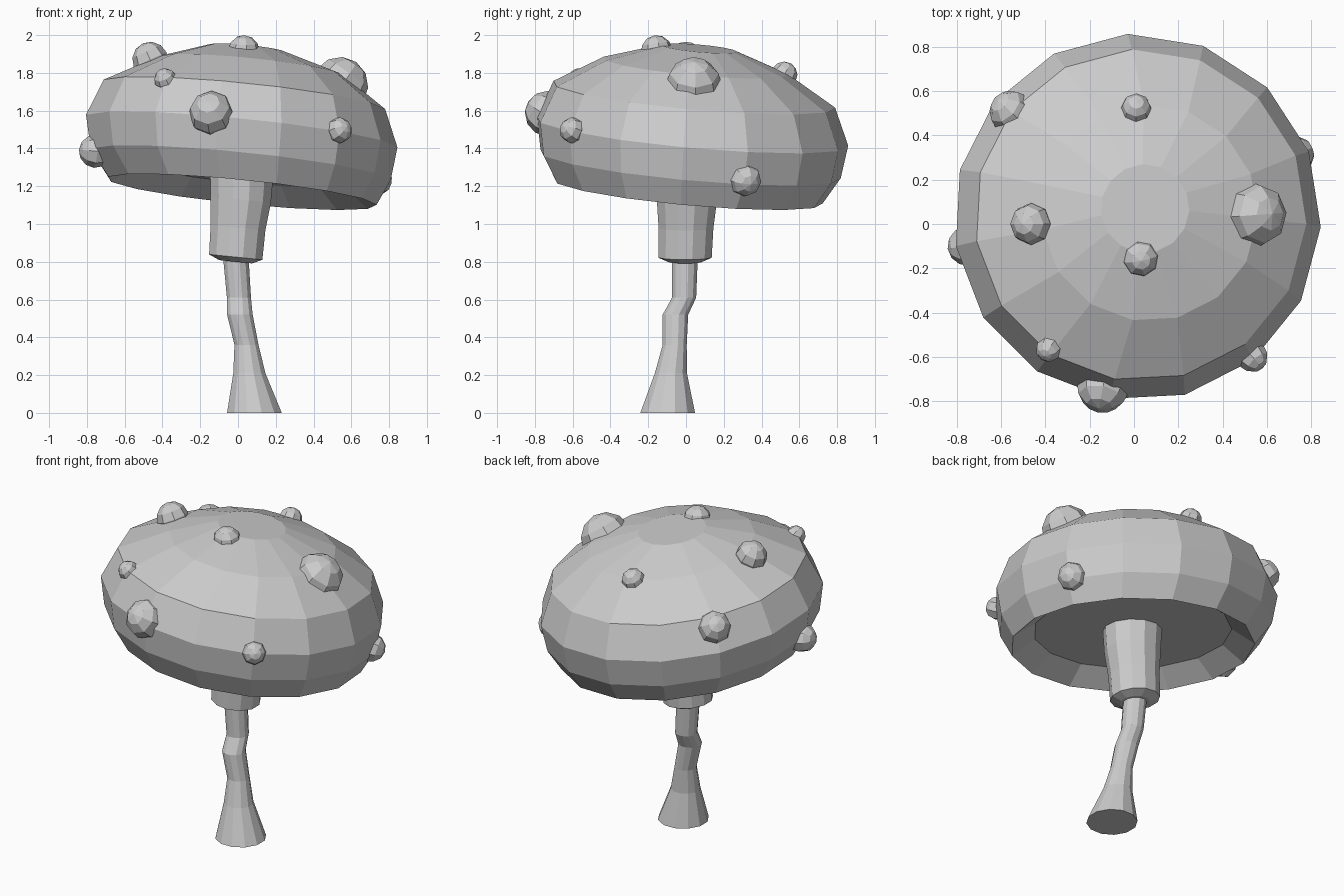
import bpy
import bmesh
from math import cos, sin, radians, tau
from mathutils import Vector

old = bpy.data.objects.get("Cube")
if old:
    bpy.data.objects.remove(old, do_unlink=True)

grey = bpy.data.materials.new("pale_grey")
grey.use_nodes = True
grey.diffuse_color = (0.6, 0.6, 0.6, 1)
grey.node_tree.nodes["Principled BSDF"].inputs["Base Color"].default_value = (0.6, 0.6, 0.6, 1)


def finish(name, bm):
    bmesh.ops.recalc_face_normals(bm, faces=bm.faces)
    mesh = bpy.data.meshes.new(name)
    bm.to_mesh(mesh)
    bm.free()
    mesh.materials.append(grey)
    ob = bpy.data.objects.new(name, mesh)
    bpy.context.collection.objects.link(ob)
    return ob


def loft(name, rings, sides, phase=0, slope=(0, 0)):
    """Closed solid through rings (x, y, z, radius), sheared by slope."""
    bm = bmesh.new()
    loops = []
    for x, y, z, r in rings:
        loop = []
        for i in range(sides):
            a = radians(phase) + tau * i / sides
            dx, dy = r * cos(a), r * sin(a)
            loop.append(bm.verts.new((x + dx, y + dy, z + slope[0] * dx + slope[1] * dy)))
        loops.append(loop)
    for low, high in zip(loops, loops[1:]):
        for i in range(sides):
            j = (i + 1) % sides
            bm.faces.new((low[i], low[j], high[j], high[i]))
    bm.faces.new(loops[0])
    bm.faces.new(loops[-1])
    return finish(name, bm)


# Tilted cap with a recessed underside
loft("cap", [
    (0.02, 0.01, 1.27, 0.58),
    (0.02, 0.01, 1.17, 0.715),
    (0.01, 0.02, 1.31, 0.80),
    (0.015, 0.03, 1.485, 0.83),
    (0.03, 0.04, 1.68, 0.75),
    (0.07, 0.05, 1.835, 0.49),
    (0.05, 0.07, 1.93, 0.20),
], 15, 93, (-0.1, -0.09))

# Crooked stem with a flared foot
loft("stem", [
    (0.087, -0.097, 0, 0.15),
    (0.06, -0.08, 0.21, 0.088),
    (0.045, -0.06, 0.36, 0.066),
    (0.01, -0.056, 0.52, 0.07),
    (0.005, -0.01, 0.61, 0.066),
    (-0.012, -0.005, 0.83, 0.07),
], 12, 15)

# Wider collar under the cap
loft("collar", [
    (-0.012, -0.005, 0.80, 0.09),
    (-0.012, -0.005, 0.825, 0.146),
    (0.0, 0.0, 0.98, 0.15),
    (0.015, 0.005, 1.13, 0.165),
    (0.02, 0.01, 1.30, 0.175),
], 12, 15, (-0.1, 0))

# Warts: position and radius, each pointing away from the cap's middle
warts = [
    (-0.14, -0.735, 1.585, 0.12),
    (-0.385, -0.565, 1.765, 0.06),
    (0.535, -0.60, 1.495, 0.07),
    (-0.465, 0.0, 1.87, 0.095),
    (0.03, -0.155, 1.915, 0.085),
    (0.01, 0.52, 1.79, 0.07),
    (-0.555, 0.505, 1.63, 0.10),
    (0.54, 0.04, 1.735, 0.15),
    (0.725, 0.31, 1.235, 0.09),
    (-0.755, -0.1, 1.385, 0.088),
]
for n, (x, y, z, r) in enumerate(warts, 1):
    bm = bmesh.new()
    bmesh.ops.create_uvsphere(bm, u_segments=8, v_segments=6, radius=r)
    ob = finish(f"wart_{n}", bm)
    ob.location = (x, y, z)
    away = Vector((x, y, (z - 1.35) * 2))
    ob.rotation_euler = away.to_track_quat("Z", "Y").to_euler()
